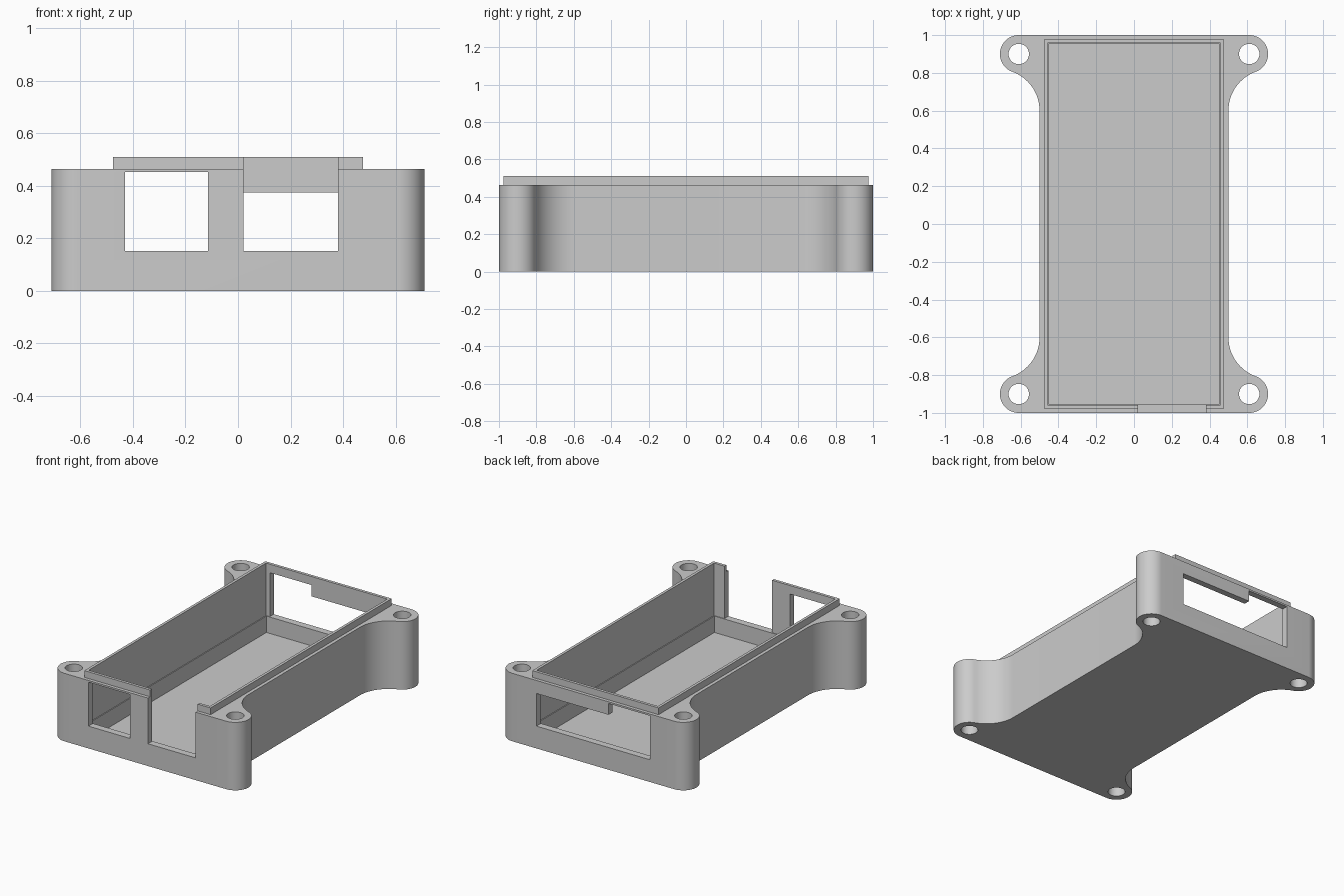
import bpy
import bmesh
from math import cos, sin, radians, atan2, degrees, hypot

default = bpy.data.objects.get("Cube")
if default:
    bpy.data.objects.remove(default, do_unlink=True)

# Main sizes
BODY_TOP, LIP_TOP = 0.464, 0.51
FLOOR, SILL = 0.04, 0.152
EAR_X, EAR_Y, EAR_R, HOLE_R = 0.61, 0.9, 0.1, 0.054
SIDE_X, FILLET_Y = 0.5, 0.6

grey = bpy.data.materials.new("plain grey")
grey.use_nodes = True
grey.diffuse_color = (0.6, 0.6, 0.6, 1)
grey.node_tree.nodes["Principled BSDF"].inputs["Base Color"].default_value = (0.6, 0.6, 0.6, 1)


def prism(name, outline, z0, z1):
    """Extrude a counter-clockwise outline from z0 to z1."""
    bm = bmesh.new()
    base = bm.faces.new([bm.verts.new((x, y, z0)) for x, y in outline])
    top = bmesh.ops.extrude_face_region(bm, geom=[base])["geom"]
    moved = [v for v in top if isinstance(v, bmesh.types.BMVert)]
    bmesh.ops.translate(bm, verts=moved, vec=(0, 0, z1 - z0))
    bmesh.ops.recalc_face_normals(bm, faces=bm.faces[:])
    mesh = bpy.data.meshes.new(name)
    bm.to_mesh(mesh)
    bm.free()
    mesh.materials.append(grey)
    obj = bpy.data.objects.new(name, mesh)
    bpy.context.collection.objects.link(obj)
    return obj


def box(name, x0, x1, y0, y1, z0, z1):
    return prism(name, [(x0, y0), (x1, y0), (x1, y1), (x0, y1)], z0, z1)


def arc(cx, cy, r, start, end, steps):
    angles = [radians(start + (end - start) * i / steps) for i in range(steps + 1)]
    return [(cx + r * cos(a), cy + r * sin(a)) for a in angles]


def combine(target, tool, operation):
    """Apply a boolean and discard the tool."""
    tool.hide_render = True
    mod = target.modifiers.new("boolean", 'BOOLEAN')
    mod.operation, mod.solver, mod.object = operation, 'EXACT', tool
    graph = bpy.context.evaluated_depsgraph_get()
    mesh = bpy.data.meshes.new_from_object(target.evaluated_get(graph))
    target.modifiers.clear()
    target.data = mesh
    bpy.data.objects.remove(tool, do_unlink=True)


# Outline quarter: concave fillet tangent to the side and to the round ear
dx, dy = EAR_X - SIDE_X, EAR_Y - FILLET_Y
fillet_r = (dx**2 + dy**2 - EAR_R**2) / (2 * (dx + EAR_R))
fillet_x = SIDE_X + fillet_r
meet = degrees(atan2(dy, EAR_X - fillet_x))
quarter = arc(fillet_x, FILLET_Y, fillet_r, 180, meet, 16)
quarter += arc(EAR_X, EAR_Y, EAR_R, meet + 180, 450, 28)[1:]

outline = []
for sx, sy in ((1, 1), (-1, 1), (-1, -1), (1, -1)):
    part = [(sx * x, sy * y) for x, y in quarter]
    outline += part if sx == sy else part[::-1]

# Case body with the raised lip
case = prism("case", outline, 0, BODY_TOP)
combine(case, box("lip", -0.477, 0.477, -0.977, 0.977, 0.3, LIP_TOP), 'UNION')

# Cavity: a slightly narrower tray below the board ledge
combine(case, box("tray_cut", -0.452, 0.452, -0.952, 0.952, FLOOR, 0.3), 'DIFFERENCE')
combine(case, box("cavity_cut", -0.458, 0.458, -0.957, 0.957, SILL, 0.7), 'DIFFERENCE')

# Front window, front open slot, and the stepped back window
openings = (
    ("front_window", -0.43, -0.115, -1.1, -0.9, 0.452),
    ("front_slot", 0.02, 0.38, -1.1, -0.9, 0.7),
    ("back_window_low", -0.43, 0.43, 0.9, 1.1, 0.375),
    ("back_window_high", -0.43, -0.115, 0.9, 1.1, 0.452),
)
for name, x0, x1, y0, y1, top in openings:
    combine(case, box(name, x0, x1, y0, y1, SILL, top), 'DIFFERENCE')

# Screw holes through the four ears
for sx in (-1, 1):
    for sy in (-1, 1):
        ring = arc(sx * EAR_X, sy * EAR_Y, HOLE_R, 0, 360, 40)[:-1]
        combine(case, prism("screw_hole", ring, -0.1, 0.6), 'DIFFERENCE')

# Smooth curved walls, crisp corners
bpy.ops.object.select_all(action='DESELECT')
case.select_set(True)
bpy.context.view_layer.objects.active = case
bpy.ops.object.shade_smooth_by_angle(angle=radians(30))
